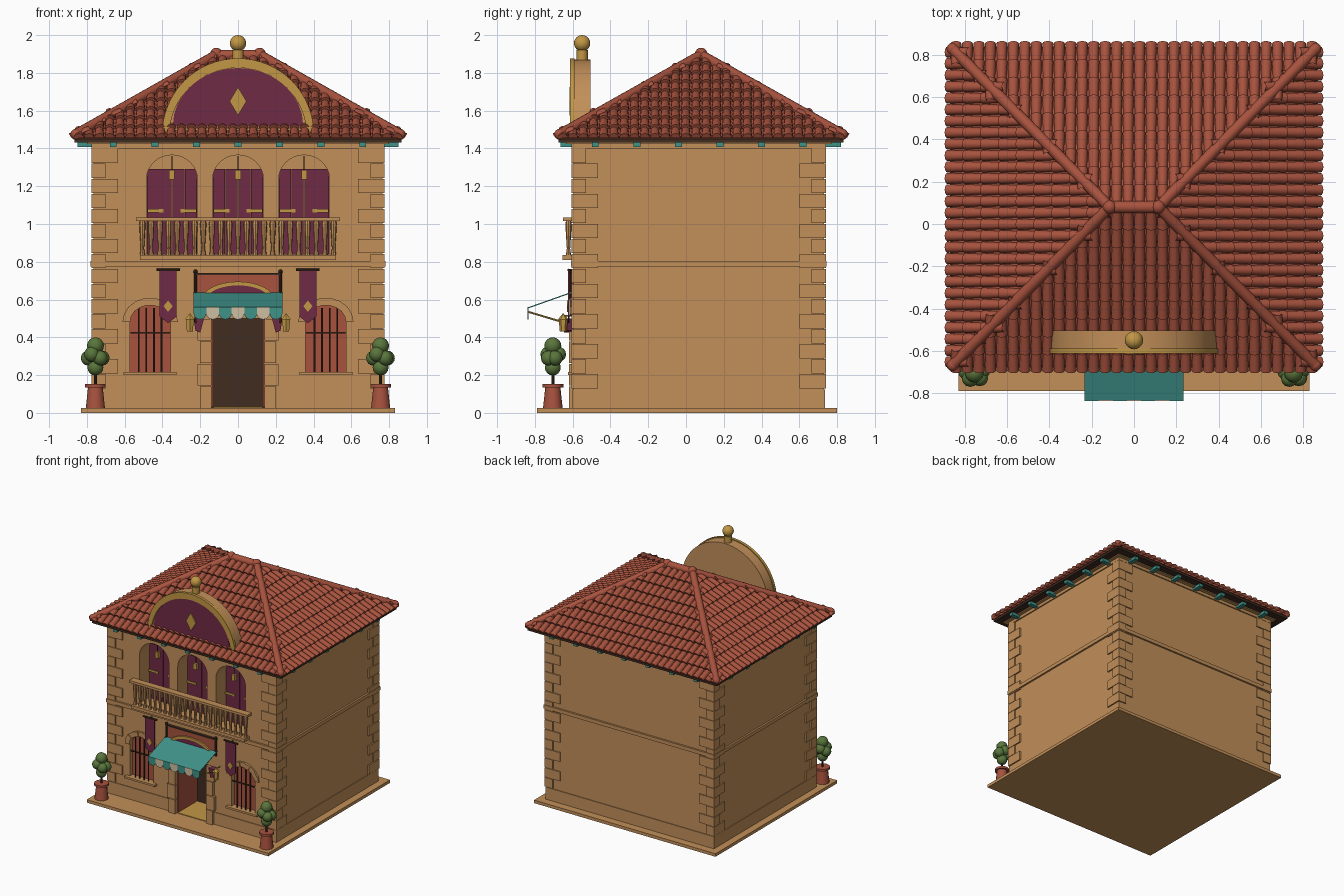
import bpy, bmesh, math
from mathutils import Vector, Matrix

cube = bpy.data.objects.get("Cube")
if cube:
    bpy.data.objects.remove(cube, do_unlink=True)


def material(name, *rgb):
    m = bpy.data.materials.new(name)
    m.use_nodes = True
    m.diffuse_color = (*rgb, 1)
    m.node_tree.nodes["Principled BSDF"].inputs["Base Color"].default_value = (*rgb, 1)
    return m


SAND = material("sandstone", .54, .275, .1)
CLAY = material("terracotta", .39, .085, .048)
PURPLE = material("plum_cloth", .16, .024, .06)
TEAL = material("teal_paint", .05, .29, .25)
GOLD = material("brass", .54, .31, .06)
DARK = material("dark_wood", .05, .025, .014)
GREEN = material("leaf_green", .1, .18, .045)
CREAM = material("cream_cloth", .62, .52, .36)


class Part:
    """Collects simple solids into one mesh object."""

    def __init__(self, name, mat):
        self.name, self.mat, self.bm = name, mat, bmesh.new()

    def box(self, x0, x1, y0, y1, z0, z1):
        lo, hi = Vector((x0, y0, z0)), Vector((x1, y1, z1))
        size = hi - lo
        m = Matrix.Translation((lo + hi) / 2) @ Matrix.Diagonal((*map(abs, size), 1))
        bmesh.ops.create_cube(self.bm, size=1, matrix=m)
        return self

    def prism(self, pts, y0, y1):
        face = self.bm.faces.new([self.bm.verts.new((x, y0, z)) for x, z in pts])
        out = bmesh.ops.extrude_face_region(self.bm, geom=[face], use_keep_orig=True)
        moved = [v for v in out["geom"] if isinstance(v, bmesh.types.BMVert)]
        bmesh.ops.translate(self.bm, verts=moved, vec=(0, y1 - y0, 0))
        return self

    def rod(self, p, q, r, r2=None, n=8):
        p, q = Vector(p), Vector(q)
        m = Matrix.Translation((p + q) / 2) @ (q - p).to_track_quat("Z", "Y").to_matrix().to_4x4()
        bmesh.ops.create_cone(self.bm, cap_ends=True, segments=n, radius1=r,
                              radius2=r if r2 is None else r2, depth=(q - p).length, matrix=m)
        return self

    def ball(self, c, r, n=12):
        bmesh.ops.create_uvsphere(self.bm, u_segments=n, v_segments=n // 2 + 2, radius=r,
                                  matrix=Matrix.Translation(c))
        return self

    def done(self, smooth=False):
        bmesh.ops.recalc_face_normals(self.bm, faces=self.bm.faces[:])
        mesh = bpy.data.meshes.new(self.name)
        self.bm.to_mesh(mesh)
        self.bm.free()
        mesh.materials.append(self.mat)
        ob = bpy.data.objects.new(self.name, mesh)
        bpy.context.collection.objects.link(ob)
        if smooth:
            bpy.ops.object.select_all(action="DESELECT")
            ob.select_set(True)
            bpy.context.view_layer.objects.active = ob
            bpy.ops.object.shade_smooth_by_angle(angle=math.radians(40))
        return ob


def arc(cx, z, half, rise, n=16):
    return [(cx + half * math.cos(math.pi * i / n), z + rise * math.sin(math.pi * i / n))
            for i in range(n + 1)]


def arch(cx, z0, spring, half, rise):
    return [(cx - half, z0), (cx + half, z0)] + arc(cx, spring, half, rise)


def diamond(cx, cz, w, h):
    return [(cx - w, cz), (cx, cz - h), (cx + w, cz), (cx, cz + h)]


SIDES = (-1, 1)
FRONT, BACK, WALL = -.595, .73, .765
UPPER, LOWER = (-.35, 0, .35), (-.465, .465)

# Walls with doorway and window niches
walls = Part("walls", SAND).box(-WALL, WALL, FRONT, BACK, .01, 1.43).done()
cut = Part("opening_cutter", SAND).box(-.14, .14, -.7, -.33, .027, .5)
for x in UPPER:
    cut.prism(arch(x, .84, 1.235, .135, .13), -.7, -.455)
for x in LOWER:
    cut.prism(arch(x, .215, .48, .107, .09), -.7, -.55)
cutter = cut.done()
mod = walls.modifiers.new("openings", "BOOLEAN")
mod.operation, mod.object, mod.solver = "DIFFERENCE", cutter, "EXACT"
bpy.context.view_layer.update()
walls.data = bpy.data.meshes.new_from_object(
    walls.evaluated_get(bpy.context.evaluated_depsgraph_get()))
walls.modifiers.clear()
bpy.data.objects.remove(cutter, do_unlink=True)

# Base slab, plinth, string course, cornice
Part("base_slab", SAND).box(-.83, .83, -.79, .8, 0, .025).done()
trim = Part("plinth_and_bands", SAND)
for s in SIDES:
    trim.box(s * .2, s * .771, FRONT - .006, FRONT + .01, .02, .125)
    trim.box(s * .755, s * .771, FRONT, BACK, .02, .125)
trim.box(-.77, .77, BACK - .01, BACK + .006, .02, .125)
trim.box(-.78, .78, -.61, .745, .775, .805)
trim.box(-.775, .775, -.605, .74, 1.4, 1.43).done()

# Corner quoins alternating long and short
quoins = Part("quoins", SAND)
for i in range(16):
    z = .13 + i * .0795
    a, b = (.14, .075) if i % 2 else (.075, .14)
    for s in SIDES:
        quoins.box(s * .776, s * (.776 - a), FRONT - .01, FRONT - .01 + b, z, z + .076)
        quoins.box(s * .776, s * (.776 - a), BACK + .01, BACK + .01 - b, z, z + .076)
quoins.done()

# Doorway: stone jambs, open leaves, dark interior
jambs = Part("door_jambs", SAND)
for s in SIDES:
    for i in range(4):
        jambs.box(s * .14, s * (.2 if i % 2 == 0 else .215), -.62, FRONT, .025 + i * .119, .14 + i * .119)
jambs.done()
leaves = Part("door_leaves", CLAY)
for s in SIDES:
    leaves.box(s * .14, s * .132, -.59, -.34, .03, .495)
leaves.done()
Part("door_interior", DARK).box(-.14, .14, -.34, -.332, .027, .5).done()
Part("door_mat", GOLD).box(-.13, .13, -.6, -.36, .026, .031).done()

# Lower windows
panes, bars = Part("lower_shutters", CLAY), Part("window_bars", DARK)
stones, sills = Part("window_voussoirs", SAND), Part("window_sills", SAND)
for x in LOWER:
    panes.prism(arch(x, .215, .48, .107, .09), -.56, -.552)
    for dx in (-.06, -.02, .02, .06):
        bars.rod((x + dx, -.59, .215), (x + dx, -.59, .555), .005, n=6)
    bars.box(x - .105, x + .105, -.592, -.586, .42, .428)
    sills.box(x - .14, x + .14, -.625, FRONT, .2, .216)
    outer, inner = arc(x, .48, .147, .13, 9), arc(x, .48, .107, .09, 9)
    for i in range(9):
        d = .613 if i % 2 else .606
        stones.prism([outer[i], outer[i + 1], inner[i + 1], inner[i]], -d, FRONT)
for p in (panes, bars, stones, sills):
    p.done()

# Upper niches: curtains, ties, hanging lanterns
curtain, ties = Part("curtains", PURPLE), Part("curtain_ties", GOLD)
chain, lamp = Part("lantern_chains", DARK), Part("hanging_lanterns", GOLD)
for x in UPPER:
    for s in SIDES:
        for i in range(2):
            curtain.box(x + s * (.003 + .066 * i), x + s * (.067 + .066 * i), -.475 + .006 * i, -.456, .84, 1.29)
        ties.box(x + s * .045, x + s * .13, -.482, -.476, 1.062, 1.08)
    chain.rod((x, -.55, 1.36), (x, -.55, 1.285), .003, n=6)
    lamp.box(x - .015, x + .015, -.565, -.535, 1.235, 1.285)
for p in (curtain, ties, chain, lamp):
    p.done()

# Balcony
Part("balcony_slab", SAND).box(-.52, .52, -.655, FRONT, .81, .835).done()
Part("balcony_rail", SAND).box(-.54, .54, -.65, FRONT, 1.015, 1.035).done()
balusters = Part("balusters", SAND)
for i in range(23):
    x = -.506 + i * .046
    balusters.rod((x, -.622, .835), (x, -.622, .87), .014, .009)
    balusters.rod((x, -.622, .87), (x, -.622, 1.0), .009, .017)
    balusters.rod((x, -.622, 1.0), (x, -.622, 1.017), .017, .013)
balusters.done(True)

# Sign board with arched crest above the door
Part("sign_panel", CLAY).box(-.22, .22, -.612, FRONT, .62, .735).done()
frame = Part("sign_frame", DARK).box(-.23, .23, -.618, FRONT, .73, .74)
for s in SIDES:
    frame.rod((s * .225, -.612, .6), (s * .225, -.612, .745), .008)
    frame.ball((s * .225, -.612, .748), .012, 8)
frame.done()
Part("crest_panel", PURPLE).prism(arc(0, .6, .165, .075), -.62, -.612).done()
Part("crest_arch", GOLD).prism(arc(0, .6, .19, .095) + arc(0, .6, .165, .075)[::-1], -.626, -.612).done()

# Awning with scalloped valance and braces
awning = Part("awning", TEAL).box(-.235, .235, -.122, .122, -.003, .003)
awning.bm.transform(Matrix.Translation((0, -.72, .597)) @ Matrix.Rotation(.34, 4, "X"))
awning.done()
for name, mat, odd in (("valance_teal", TEAL, 0), ("valance_cream", CREAM, 1)):
    scallop = Part(name, mat)
    for i in range(odd, 7, 2):
        x = -.201 + i * .067
        scallop.prism([(x + .0335, .56), (x - .0335, .56)] + [(a, 1.05 - b) for a, b in arc(x, .525, .0335, .03, 8)][::-1], -.838, -.833)
    scallop.done()
braces, swags, lanterns = Part("awning_braces", GOLD), Part("door_swags", PURPLE), Part("wall_lanterns", GOLD)
for s in SIDES:
    braces.rod((s * .225, -.835, .535), (s * .225, -.6, .465), .005, n=6)
    swags.prism([(s * .18, .5), (s * .235, .5), (s * .225, .435), (s * .2, .425)], -.645, -.6)
    lanterns.rod((s * .255, -.65, .43), (s * .255, -.65, .495), .018, .024, 6)
    lanterns.rod((s * .255, -.65, .495), (s * .255, -.65, .525), .028, .003, 6)
    lanterns.rod((s * .255, -.65, .515), (s * .255, FRONT, .515), .004, n=6)
for p in (braces, swags, lanterns):
    p.done()

# Wall banners
cloth, poles, marks = Part("banners", PURPLE), Part("banner_rods", DARK), Part("banner_diamonds", GOLD)
for s in SIDES:
    x = s * .37
    cloth.prism([(x - .045, .755), (x - .045, .51), (x, .475), (x + .045, .51), (x + .045, .755)], -.625, -.617)
    poles.rod((x - .062, -.621, .757), (x + .062, -.621, .757), .007)
    poles.rod((x, -.621, .757), (x, FRONT, .757), .005)
    marks.prism(diamond(x, .565, .024, .03), -.63, -.625)
for p in (cloth, poles, marks):
    p.done()

# Roof: hipped deck, soffit, brackets
CY, EX, EY, RIDGE, EAVE, RISE = .08, .87, .76, .115, 1.45, .43
deck = Part("roof_deck", CLAY)
c = [deck.bm.verts.new((x, CY + y, EAVE)) for x, y in ((-EX, -EY), (EX, -EY), (EX, EY), (-EX, EY))]
l, r = [deck.bm.verts.new((x, CY, EAVE + RISE)) for x in (-RIDGE, RIDGE)]
for f in ((c[0], c[1], r, l), (c[1], c[2], r), (c[2], c[3], l, r), (c[3], c[0], l), c):
    deck.bm.faces.new(f)
deck.done()
Part("fascia", DARK).box(-.865, .865, CY - .755, CY + .755, 1.432, 1.456).done()
Part("soffit", SAND).box(-.8, .8, -.635, .77, 1.424, 1.433).done()
brackets = Part("eave_brackets", TEAL)
for k in range(-3, 4):
    for y0, y1 in ((-.665, -.59), (.73, .82)):
        brackets.box(k * .22 - .018, k * .22 + .018, y0, y1, 1.408, 1.432)
for k in range(6):
    for s in SIDES:
        brackets.box(s * .76, s * .85, -.498 + k * .22, -.462 + k * .22, 1.408, 1.432)
brackets.done()

# Barrel tiles laid in overlapping courses on four slopes
tiles = Part("roof_tiles", CLAY)
ARC = [math.pi * i / 6 for i in range(7)]
up = Vector((0, 0, 1))
for v, half, top, run in ((Vector((0, 1, 0)), EX, RIDGE, EY), (Vector((0, -1, 0)), EX, RIDGE, EY),
                          (Vector((1, 0, 0)), EY, 0, EX - RIDGE), (Vector((-1, 0, 0)), EY, 0, EX - RIDGE)):
    u = v.cross(up)
    slope = (v * run + up * RISE).normalized()
    n = (up * run - v * RISE).normalized()
    eave = Vector((0, CY, EAVE)) - v * (EX if top == 0 else EY)
    cols = round(2 * half / .054)
    step = 2 * half / cols
    for row in range(9):
        d = row * run / 9
        for col in range(cols):
            t = (col + .5) * step - half
            if abs(t) > half - (half - top) * (d + .02) / run:
                continue
            p = eave + u * t + slope * (d * math.hypot(run, RISE) / run - .008)
            rings = []
            for q, rad in ((p + n * .012, .0265), (p + slope * .11, .021)):
                rings.append([tiles.bm.verts.new(q + u * rad * math.cos(a) + n * rad * math.sin(a)) for a in ARC])
            for i in range(6):
                tiles.bm.faces.new((rings[0][i], rings[0][i + 1], rings[1][i + 1], rings[1][i]))
            tiles.bm.faces.new(rings[0][::-1])
tiles.done(True)

# Hip and ridge caps
caps = Part("ridge_caps", CLAY).rod((-RIDGE, CY, 1.893), (RIDGE, CY, 1.893), .029, n=12)
for s in SIDES:
    caps.ball((s * RIDGE, CY, 1.9), .033)
    for t in SIDES:
        corner = (s * .858, CY + t * .748, 1.475)
        caps.rod(corner, (s * RIDGE, CY, 1.895), .027, n=12)
        caps.ball(corner, .029)
caps.done(True)

# Round gable with finial
Part("gable", SAND).prism(arc(0, 1.475, .395, .395, 32), -.6, -.505).done(True)
Part("gable_panel", PURPLE).prism(arch(0, 1.52, 1.521, .345, .305), -.607, -.6).done()
Part("gable_rim", GOLD).prism(arc(0, 1.475, .402, .402, 32) + arc(0, 1.475, .362, .352, 32)[::-1], -.613, -.59).done(True)
Part("gable_diamond", GOLD).prism(diamond(0, 1.65, .045, .075), -.617, -.607).done()
Part("finial", GOLD).rod((0, -.55, 1.86), (0, -.55, 1.92), .03, n=16).ball((0, -.55, 1.957), .043, 20).done(True)

# Potted shrubs
pots, stems, leaf = Part("pots", CLAY), Part("shrub_stems", DARK), Part("shrubs", GREEN)
for s in SIDES:
    x, y = s * .755, -.705
    pots.rod((x, y, .025), (x, y, .135), .052, .04, 14).rod((x, y, .135), (x, y, .152), .056, n=14)
    stems.rod((x, y, .15), (x, y, .25), .008)
    leaf.ball((x, y, .24), .042).ball((x, y, .355), .045)
    for k in range(5):
        a = k * math.tau / 5 + .4
        leaf.ball((x + .038 * math.cos(a), y + .03 * math.sin(a), .29 + .02 * (k % 2)), .04)
pots.done(True)
stems.done()
leaf.done(True)
